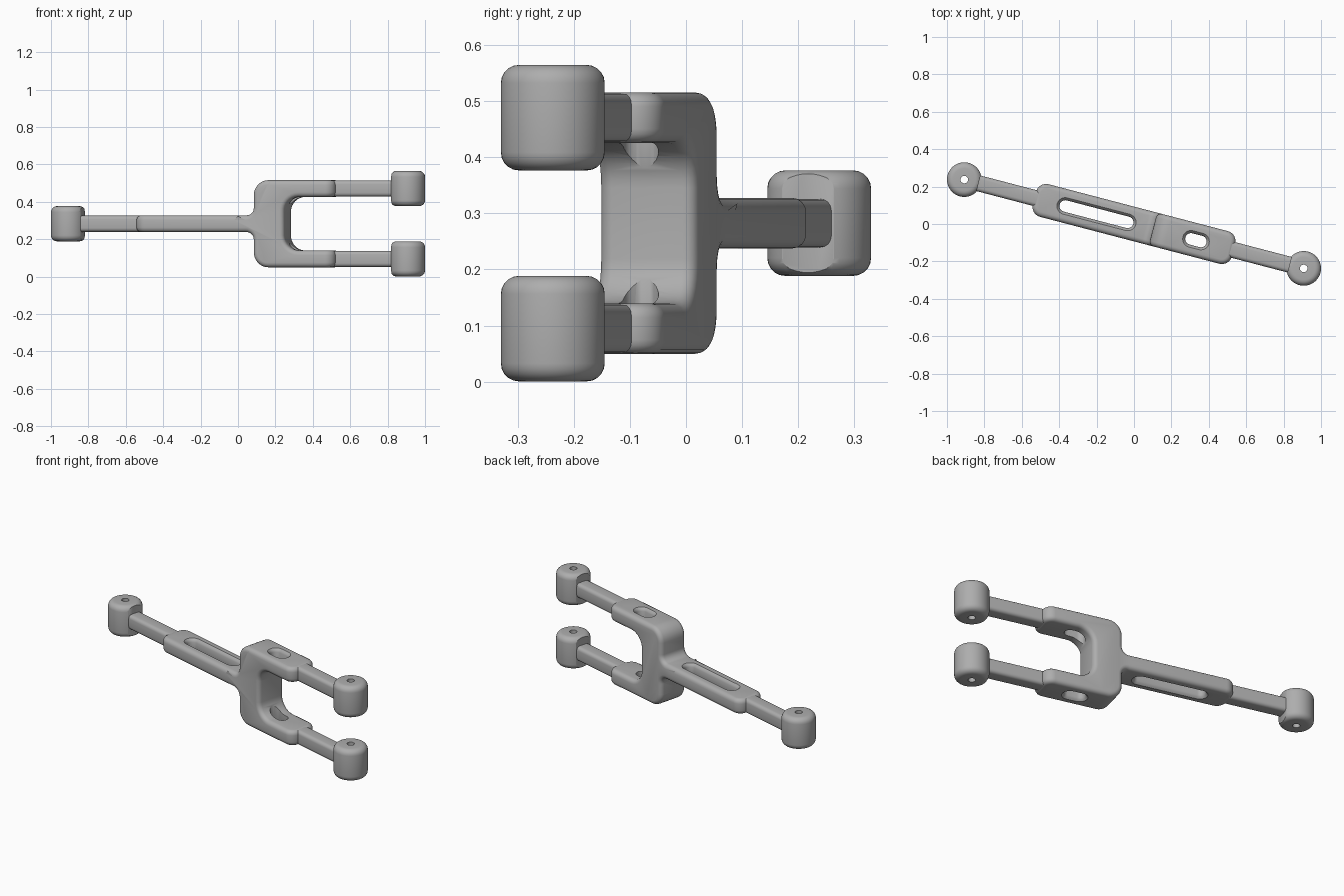
import bpy, bmesh, math
from mathutils import Vector

cube = bpy.data.objects.get("Cube")
if cube:
    bpy.data.objects.remove(cube, do_unlink=True)

TILT = -math.radians(14.66)    # the link lies diagonally in plan
REACH = 0.938                  # centre to bushing axis
MID, LOW, HIGH = 0.2825, 0.0945, 0.4705
HALF_T, HALF_W = 0.045, 0.09   # half thickness and half width of the bars

metal = bpy.data.materials.new("grey metal")
metal.use_nodes = True
grey = (0.42, 0.42, 0.42, 1)
metal.diffuse_color = grey
metal.node_tree.nodes["Principled BSDF"].inputs["Base Color"].default_value = grey


def finish(name, bm):
    bmesh.ops.recalc_face_normals(bm, faces=bm.faces[:])
    mesh = bpy.data.meshes.new(name)
    bm.to_mesh(mesh)
    bm.free()
    mesh.materials.append(metal)
    obj = bpy.data.objects.new(name, mesh)
    bpy.context.collection.objects.link(obj)
    obj.rotation_euler.z = TILT
    return obj


def activate(obj):
    bpy.ops.object.select_all(action='DESELECT')
    obj.select_set(True)
    bpy.context.view_layer.objects.active = obj


def smooth(obj):
    activate(obj)
    bpy.ops.object.shade_smooth_by_angle(angle=math.radians(32))


def rounded(corners, steps=8):
    """Outline of right-angled corners (a, b, radius)."""
    out = []
    n = len(corners)
    for i, (a, b, r) in enumerate(corners):
        p = Vector((a, b))
        if r == 0:
            out.append(p)
            continue
        d_in = (p - Vector(corners[i - 1][:2])).normalized()
        d_out = (Vector(corners[(i + 1) % n][:2]) - p).normalized()
        c = p - r * d_in + r * d_out
        for k in range(steps + 1):
            t = math.pi / 2 * k / steps
            out.append(c + r * (d_in * math.sin(t) - d_out * math.cos(t)))
    return out


def loft(name, rings):
    bm = bmesh.new()
    loops = [[bm.verts.new(p) for p in ring] for ring in rings]
    n = len(loops[0])
    for a, b in zip(loops, loops[1:]):
        for i in range(n):
            j = (i + 1) % n
            bm.faces.new((a[i], a[j], b[j], b[i]))
    bm.faces.new(loops[0])
    bm.faces.new(loops[-1])
    return finish(name, bm)


def stadium(u0, u1, r, z, steps=12):
    """Slot outline whose straight part runs from u0 to u1."""
    ring = []
    for u, start in ((u1, -math.pi / 2), (u0, math.pi / 2)):
        for k in range(steps + 1):
            t = start + math.pi * k / steps
            ring.append((u + r * math.cos(t), r * math.sin(t), z))
    return ring


def boolean(target, cutter, operation):
    activate(target)
    mod = target.modifiers.new("cut", 'BOOLEAN')
    mod.operation, mod.solver, mod.object = operation, 'EXACT', cutter
    bpy.ops.object.modifier_apply(modifier=mod.name)
    bpy.data.objects.remove(cutter, do_unlink=True)


def bevel(obj, width, segments):
    activate(obj)
    mod = obj.modifiers.new("round", 'BEVEL')
    mod.width, mod.segments = width, segments
    mod.limit_method, mod.angle_limit = 'ANGLE', math.radians(35)
    mod.use_clamp_overlap = False
    bpy.ops.object.modifier_apply(modifier=mod.name)


# Forked body: side profile trimmed by a plan with rounded ends
gap = HIGH - MID
upper = [(-0.7, HALF_T, 0), (0.105, HALF_T, 0.04), (0.105, gap + HALF_T, 0.08),
         (0.7, gap + HALF_T, 0), (0.7, gap - HALF_T, 0), (0.275, gap - HALF_T, 0.08)]
side = rounded(upper + [(u, -z, r) for u, z, r in reversed(upper)])
body = loft("forked_body", [[(p.x, v, MID + p.y) for p in side] for v in (-HALF_W, HALF_W)])
plan = rounded([(s * 0.55, t * HALF_W, 0.055)
                for s, t in ((-1, -1), (1, -1), (1, 1), (-1, 1))])
boolean(body, loft("plan_trim", [[(p.x, p.y, z) for p in plan] for z in (-0.2, 0.8)]),
        'INTERSECT')
bevel(body, 0.025, 4)

# Slots with eased rims: one through the beam, one through each fork arm
rim = [(0.07, 0.05), (0.046, 0.046), (0.037, 0.036), (0.026, 0.031)]
beam_rings = rim + [(-z, r) for z, r in reversed(rim)]
arm_rings = rim + [(-0.13, 0.031)]
for centre, sign, u0, u1, rings in ((MID, 1, -0.38, -0.035, beam_rings),
                                    (HIGH, 1, 0.315, 0.37, arm_rings),
                                    (LOW, -1, 0.315, 0.37, arm_rings)):
    cutter = loft("slot_cutter", [stadium(u0, u1, r, centre + sign * z) for z, r in rings])
    boolean(body, cutter, 'DIFFERENCE')
smooth(body)


# Rods joining the body to the bushings
def rod(name, sign, z):
    h = 0.043
    square = [(-h, -h), (h, -h), (h, h), (-h, h)]
    outline = rounded([(a, b, 0.02) for a, b in square], 4)
    smooth(loft(name, [[(sign * u, p.x, z + p.y) for p in outline]
                       for u in (0.51, REACH - 0.06)]))


# Bushings: turned barrel with a bore and a flat where the rod meets it
def bushing(name, sign, z):
    radius, bore, half, ease = 0.0925, 0.02, 0.094, 0.032
    profile = [(bore, half)]
    for k in range(6):
        t = math.pi / 2 * k / 5
        profile.append((radius - ease + ease * math.sin(t), half - ease + ease * math.cos(t)))
    profile += [(r, -h) for r, h in reversed(profile)]
    bm = bmesh.new()
    count = 48
    rings = []
    for i in range(count):
        a = 2 * math.pi * i / count
        rings.append([bm.verts.new((sign * REACH + r * math.cos(a), r * math.sin(a), z + h))
                      for r, h in profile])
    m = len(profile)
    for i in range(count):
        a, b = rings[i], rings[(i + 1) % count]
        for j in range(m):
            k = (j + 1) % m
            bm.faces.new((a[j], b[j], b[k], a[k]))
    cut = bmesh.ops.bisect_plane(bm, geom=bm.verts[:] + bm.edges[:] + bm.faces[:],
                                 plane_co=(sign * (REACH - 0.079), 0, 0),
                                 plane_no=(-sign, 0, 0), clear_outer=True)
    edges = [e for e in cut["geom_cut"] if isinstance(e, bmesh.types.BMEdge)]
    bmesh.ops.edgeloop_fill(bm, edges=edges)
    smooth(finish(name, bm))


for label, sign, z in (("right", -1, MID), ("upper_left", 1, HIGH), ("lower_left", 1, LOW)):
    rod(label + "_rod", sign, z)
    bushing(label + "_bushing", sign, z)
